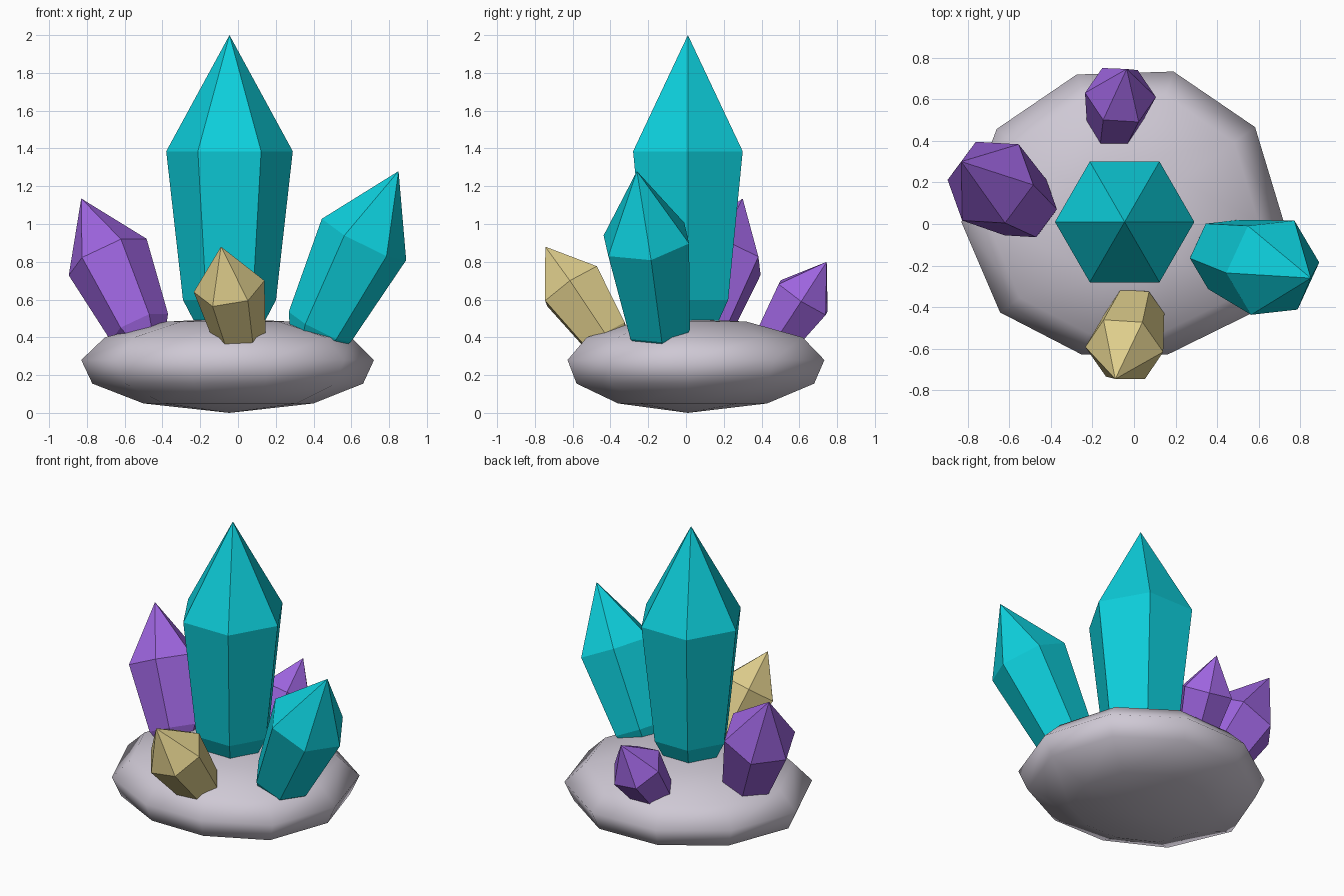
import bpy, bmesh, math
from mathutils import Vector

if "Cube" in bpy.data.objects:
    bpy.data.objects.remove(bpy.data.objects["Cube"])


def material(name, rgb):
    m = bpy.data.materials.new(name)
    m.diffuse_color = (*rgb, 1)
    m.use_nodes = True
    m.node_tree.nodes["Principled BSDF"].inputs["Base Color"].default_value = m.diffuse_color
    return m


TEAL = material("teal", (0.004, 0.62, 0.71))
PURPLE = material("purple", (0.34, 0.13, 0.74))
GOLD = material("pale gold", (0.73, 0.61, 0.26))
STONE = material("grey stone", (0.62, 0.58, 0.66))


def loft(name, rings, mat):
    """Join rings of points; a ring of one point is a pole."""
    bm = bmesh.new()
    rows = [[bm.verts.new(p) for p in ring] for ring in rings]
    n = max(len(r) for r in rows)
    for a, b in zip(rows, rows[1:]):
        for i in range(n):
            j = (i + 1) % n
            if len(a) == 1:
                bm.faces.new((a[0], b[j], b[i]))
            elif len(b) == 1:
                bm.faces.new((a[i], a[j], b[0]))
            else:
                bm.faces.new((a[i], a[j], b[j], b[i]))
    if len(rows[0]) > 1:
        bm.faces.new(rows[0][::-1])
    bmesh.ops.recalc_face_normals(bm, faces=bm.faces)
    me = bpy.data.meshes.new(name)
    bm.to_mesh(me)
    bm.free()
    me.materials.append(mat)
    ob = bpy.data.objects.new(name, me)
    bpy.context.collection.objects.link(ob)
    return ob


def crystal(name, mat, shoulder, tip, radius, corner, shaft=1.28):
    """Six-sided crystal; corner points from the axis to one shoulder vertex."""
    shoulder, tip = Vector(shoulder), Vector(tip)
    axis = tip - shoulder
    n = axis.normalized()
    u = Vector(corner)
    u = (u - n * u.dot(n)).normalized()
    v = n.cross(u)
    rings = []
    # root, bottom of shaft, shoulder: (distance down the axis, radius)
    for d, r in ((shaft + 0.4, 0.35), (shaft, 0.735), (0, 1)):
        c = shoulder - axis * d
        rings.append([c + (u * math.cos(k * math.pi / 3) + v * math.sin(k * math.pi / 3)) * radius * r
                      for k in range(6)])
    rings.append([tip])
    return loft(name, rings, mat)


# Rock base: ten-sided flattened boulder, slightly uneven around
CX, CY = -0.045, 0.01
spread = (0.765, 0.775, 0.76, 0.745, 0.76, 0.785, 0.74, 0.67, 0.67, 0.75)
profile = ((0.58, 0.05), (0.925, 0.155), (1, 0.28), (0.84, 0.40), (0.43, 0.483))
rings = [[(CX, CY, 0)]]
for f, z in profile:
    rings.append([(CX + f * r * math.cos(i * math.pi / 5), CY + f * r * math.sin(i * math.pi / 5), z)
                  for i, r in enumerate(spread)])
rings.append([(CX, CY, 0.5)])
rock = loft("rock_base", rings, STONE)
for p in rock.data.polygons:
    p.use_smooth = True

# Crystals
crystal("main_crystal", TEAL, (CX, CY, 1.385), (CX, CY, 2.0), 0.335, (1, 0, 0))
crystal("right_crystal", TEAL, (0.667, -0.21, 0.918), (0.85, -0.26, 1.28), 0.25, (0.455, 0.05, -0.215))
crystal("left_crystal", PURPLE, (-0.69, 0.20, 0.825), (-0.83, 0.30, 1.135), 0.228, (0.42, -0.03, 0.175), 1.2)
crystal("front_crystal", GOLD, (-0.047, -0.603, 0.67), (-0.09, -0.745, 0.88), 0.19, (0.375, -0.03, 0.07))
crystal("back_crystal", PURPLE, (-0.065, 0.62, 0.61), (-0.035, 0.745, 0.80), 0.172, (0.34, -0.02, -0.04), 1.2)
